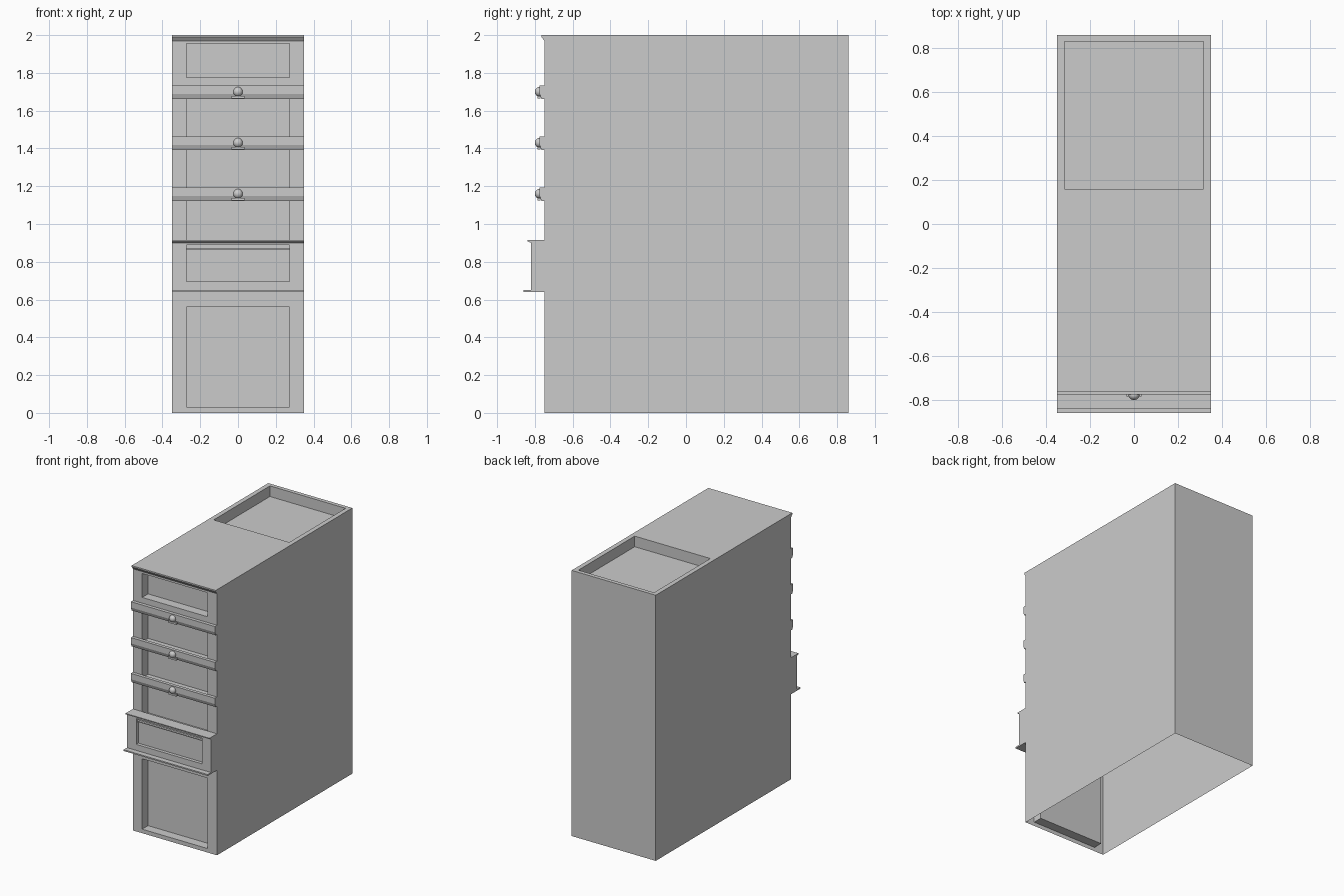
import bpy, bmesh
from mathutils import Vector, Matrix

if "Cube" in bpy.data.objects:
    bpy.data.objects.remove(bpy.data.objects["Cube"])

X, Y, Z = Vector((1, 0, 0)), Vector((0, 1, 0)), Vector((0, 0, 1))
W, FRONT, BACK, TOP = 0.35, -0.75, 0.86, 2.0


def finish(name, bm):
    mesh = bpy.data.meshes.new(name)
    bm.to_mesh(mesh)
    bm.free()
    ob = bpy.data.objects.new(name, mesh)
    bpy.context.collection.objects.link(ob)
    return ob


def panel(bm, origin, u, v, us, vs, holes=(), depth=0.07):
    """Flat wall made of grid cells; cells in holes become recessed boxes."""
    n = u.cross(v)
    for i in range(len(us) - 1):
        for j in range(len(vs) - 1):
            c = [origin + u * a + v * b for a, b in
                 ((us[i], vs[j]), (us[i + 1], vs[j]), (us[i + 1], vs[j + 1]), (us[i], vs[j + 1]))]
            if (i, j) in holes:
                d = [p - n * depth for p in c]
                for k in range(4):
                    m = (k + 1) % 4
                    bm.faces.new([bm.verts.new(p) for p in (c[k], c[m], d[m], d[k])])
                c = d
            bm.faces.new([bm.verts.new(p) for p in c])
    bmesh.ops.remove_doubles(bm, verts=bm.verts, dist=1e-5)


def moulding(name, profile, half=W):
    """Closed (y, z) profile run across the front."""
    bm = bmesh.new()
    f = bm.faces.new([bm.verts.new((-half, y, z)) for y, z in profile])
    ext = bmesh.ops.extrude_face_region(bm, geom=[f])
    bmesh.ops.translate(bm, vec=X * 2 * half,
                        verts=[e for e in ext["geom"] if isinstance(e, bmesh.types.BMVert)])
    bmesh.ops.recalc_face_normals(bm, faces=bm.faces)
    return finish(name, bm)


def block(name, half, y0, y1, z0, z1):
    return moulding(name, [(y0, z0), (y1, z0), (y1, z1), (y0, z1)], half)


O = Vector((0, 0, 0))

# building shell, open at the bottom, with recessed front openings and roof well
bm = bmesh.new()
panel(bm, Y * FRONT, X, Z, [-W, -0.273, 0.273, W],
      [0, 0.03, 0.56, 0.88, 1.13, 1.17, 1.40, 1.44, 1.67, 1.775, 1.955, TOP],
      {(1, 1), (1, 3), (1, 5), (1, 7), (1, 9)})
panel(bm, Z * TOP, X, Y, [-W, -0.315, 0.315, W], [FRONT, 0.16, 0.83, BACK], {(1, 1)}, 0.08)
panel(bm, X * W, Y, Z, [FRONT, BACK], [0, TOP])
panel(bm, X * -W, -Y, Z, [-BACK, -FRONT], [0, TOP])
panel(bm, Y * BACK, -X, Z, [-W, W], [0, TOP])
finish("building_shell", bm)

# roof edge
moulding("roof_cornice", [(FRONT, TOP), (-0.765, TOP), (-0.765, 1.99), (FRONT, 1.97)])

# floor ledges, each with a bracket and a round boss
for i in range(3):
    z = 1.70 - 0.27 * i
    moulding(f"floor_ledge_{i}", [(FRONT, z + 0.032), (-0.775, z + 0.032), (-0.775, z - 0.012),
                                  (-0.765, z - 0.038), (FRONT, z - 0.038)])
    block(f"bracket_{i}", 0.035, -0.77, -0.785, z - 0.036, z - 0.022)
    bm = bmesh.new()
    bmesh.ops.create_uvsphere(bm, u_segments=24, v_segments=12, radius=0.025,
                              matrix=Matrix.Translation((0, -0.778, z)) @ Matrix.Diagonal((1, 0.9, 1, 1)))
    for f in bm.faces:
        f.smooth = True
    finish(f"boss_{i}", bm)

# shopfront sign box with recessed board
bm = bmesh.new()
panel(bm, Y * -0.82, X, Z, [-W, -0.273, 0.273, W], [0.645, 0.695, 0.89, 0.912], {(1, 1)}, 0.025)
panel(bm, X * W, Y, Z, [-0.82, FRONT], [0.645, 0.912])
panel(bm, X * -W, -Y, Z, [-FRONT, 0.82], [0.645, 0.912])
finish("sign_box", bm)
block("sign_rail", 0.273, -0.795, -0.812, 0.863, 0.869)
moulding("sign_cornice", [(FRONT, 0.915), (-0.838, 0.915), (-0.838, 0.908), (-0.82, 0.9), (FRONT, 0.9)])
block("sign_sill", W, FRONT, -0.86, 0.64, 0.65)
